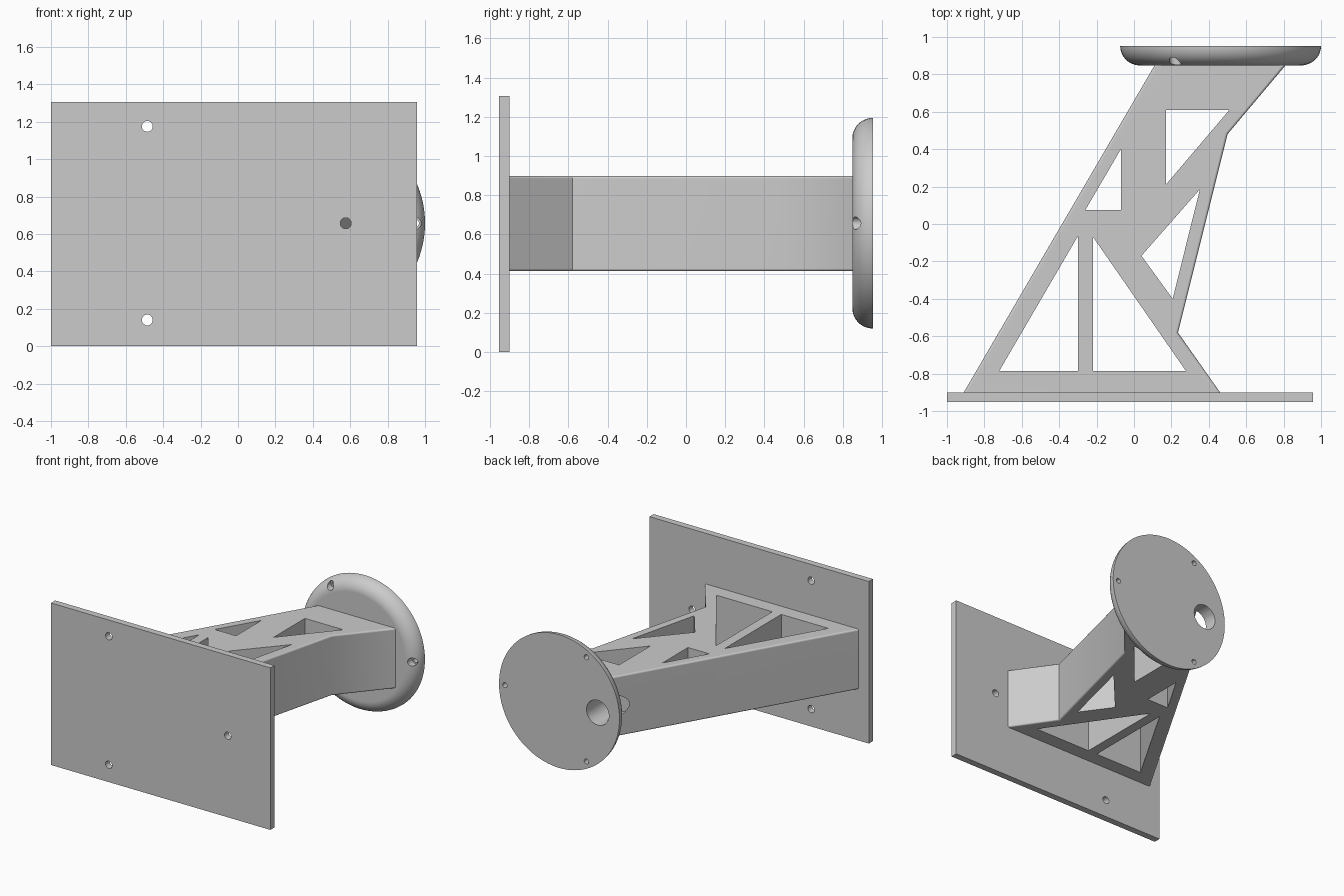
import bpy, bmesh
from math import sin, cos, pi, radians
from mathutils import Matrix, Vector

if "Cube" in bpy.data.objects:
    bpy.data.objects.remove(bpy.data.objects["Cube"])

grey = bpy.data.materials.new("light_grey")
grey.use_nodes = True
colour = (0.6, 0.6, 0.6, 1)
grey.diffuse_color = colour
grey.node_tree.nodes["Principled BSDF"].inputs["Base Color"].default_value = colour

MID_Z = 0.657
BACK_Y = 0.953
PLATE_Y = -0.9
DISC_Y = 0.848
DISC_X = 0.463
DISC_R = 0.537


def finish(bm, name):
    bmesh.ops.recalc_face_normals(bm, faces=bm.faces)
    mesh = bpy.data.meshes.new(name)
    bm.to_mesh(mesh)
    bm.free()
    mesh.materials.append(grey)
    obj = bpy.data.objects.new(name, mesh)
    bpy.context.collection.objects.link(obj)
    return obj


def add_prism(bm, outline, z0, z1):
    """Extrude an xy outline upwards."""
    base = bm.faces.new([bm.verts.new((x, y, z0)) for x, y in outline])
    top = bmesh.ops.extrude_face_region(bm, geom=[base])
    verts = [g for g in top["geom"] if isinstance(g, bmesh.types.BMVert)]
    bmesh.ops.translate(bm, verts=verts, vec=(0, 0, z1 - z0))


def add_bore(bm, x, z, radius, y0, y1):
    """Cylinder running along y."""
    place = Matrix.Translation((x, (y0 + y1) / 2, z)) @ Matrix.Rotation(pi / 2, 4, "X")
    bmesh.ops.create_cone(bm, cap_ends=True, segments=32, radius1=radius,
                          radius2=radius, depth=y1 - y0, matrix=place)


def cut(obj, bm):
    """Subtract a bmesh from an object and drop the cutter."""
    cutter = finish(bm, "cutter")
    cutter.hide_render = True
    mod = obj.modifiers.new("cut", "BOOLEAN")
    mod.operation = "DIFFERENCE"
    mod.solver = "EXACT"
    mod.object = cutter
    select(obj)
    bpy.ops.object.modifier_apply(modifier=mod.name)
    bpy.data.objects.remove(cutter)


def select(obj):
    bpy.ops.object.select_all(action="DESELECT")
    obj.select_set(True)
    bpy.context.view_layer.objects.active = obj


def smooth(obj):
    select(obj)
    bpy.ops.object.shade_smooth_by_angle(angle=radians(32))
    obj.modifiers.new("even_normals", "WEIGHTED_NORMAL").keep_sharp = True


# Mounting plate with three screw holes
bm = bmesh.new()
add_prism(bm, [(-1, -BACK_Y), (0.956, -BACK_Y), (0.956, PLATE_Y), (-1, PLATE_Y)], 0, 1.306)
plate = finish(bm, "mounting_plate")
for x, z in [(-0.485, 1.175), (-0.485, 0.14), (0.576, MID_Z)]:
    bm = bmesh.new()
    add_bore(bm, x, z, 0.029, -1.1, -0.8)
    cut(plate, bm)
smooth(plate)

# Slanted truss arm with softened long edges
bm = bmesh.new()
add_prism(bm, [(-0.91, PLATE_Y), (0.46, PLATE_Y), (0.235, -0.58),
               (0.5, 0.48), (0.81, DISC_Y), (0.11, DISC_Y)], 0.412, 0.898)
long_edges = []
for e in bm.edges:
    a, b = e.verts
    if abs(a.co.z - b.co.z) < 0.01 and abs(a.co.y - b.co.y) > 0.01:
        long_edges.append(e)
bmesh.ops.bevel(bm, geom=long_edges, offset=0.014, segments=4, profile=0.5,
                affect="EDGES")
arm = finish(bm, "truss_arm")

# Triangular openings through the arm
openings = [
    [(-0.72, -0.785), (-0.3, -0.785), (-0.3, -0.065)],
    [(-0.22, -0.785), (0.277, -0.785), (-0.22, -0.068)],
    [(-0.26, 0.075), (-0.07, 0.075), (-0.07, 0.4)],
    [(0.17, 0.21), (0.51, 0.61), (0.17, 0.61)],
    [(0.04, -0.17), (0.207, -0.4), (0.352, 0.185)],
]
bm = bmesh.new()
for triangle in openings:
    add_prism(bm, triangle, 0.2, 1.1)
cut(arm, bm)

# Cable bore entering the arm from the disc
bm = bmesh.new()
add_bore(bm, 0.12, MID_Z, 0.1, 0.66, 1.1)
cut(arm, bm)
smooth(arm)

# Round head disc, rounded towards the arm
bm = bmesh.new()
fillet = BACK_Y - DISC_Y
profile = [(0, BACK_Y)]
for i in range(13):
    a = pi / 2 * i / 12
    profile.append((DISC_R - fillet + fillet * cos(a), BACK_Y - fillet * sin(a)))
profile.append((0, DISC_Y))
verts = [bm.verts.new((DISC_X + r, y, MID_Z)) for r, y in profile]
edges = [bm.edges.new(pair) for pair in zip(verts, verts[1:])]
bmesh.ops.spin(bm, geom=verts + edges, cent=(DISC_X, 0, MID_Z), axis=(0, 1, 0),
               angle=2 * pi, steps=96, use_duplicate=False)
bmesh.ops.remove_doubles(bm, verts=bm.verts, dist=0.0005)
disc = finish(bm, "head_disc")

# Cable bore and three counterbored screw holes in the disc
bm = bmesh.new()
add_bore(bm, 0.12, MID_Z, 0.1, 0.7, 1.1)
cut(disc, bm)
for i in range(3):
    a = 2 * pi * i / 3
    x, z = DISC_X + 0.485 * cos(a), MID_Z + 0.485 * sin(a)
    for radius, end in [(0.032, 0.91), (0.02, 1.1)]:
        bm = bmesh.new()
        add_bore(bm, x, z, radius, 0.7, end)
        cut(disc, bm)
smooth(disc)
